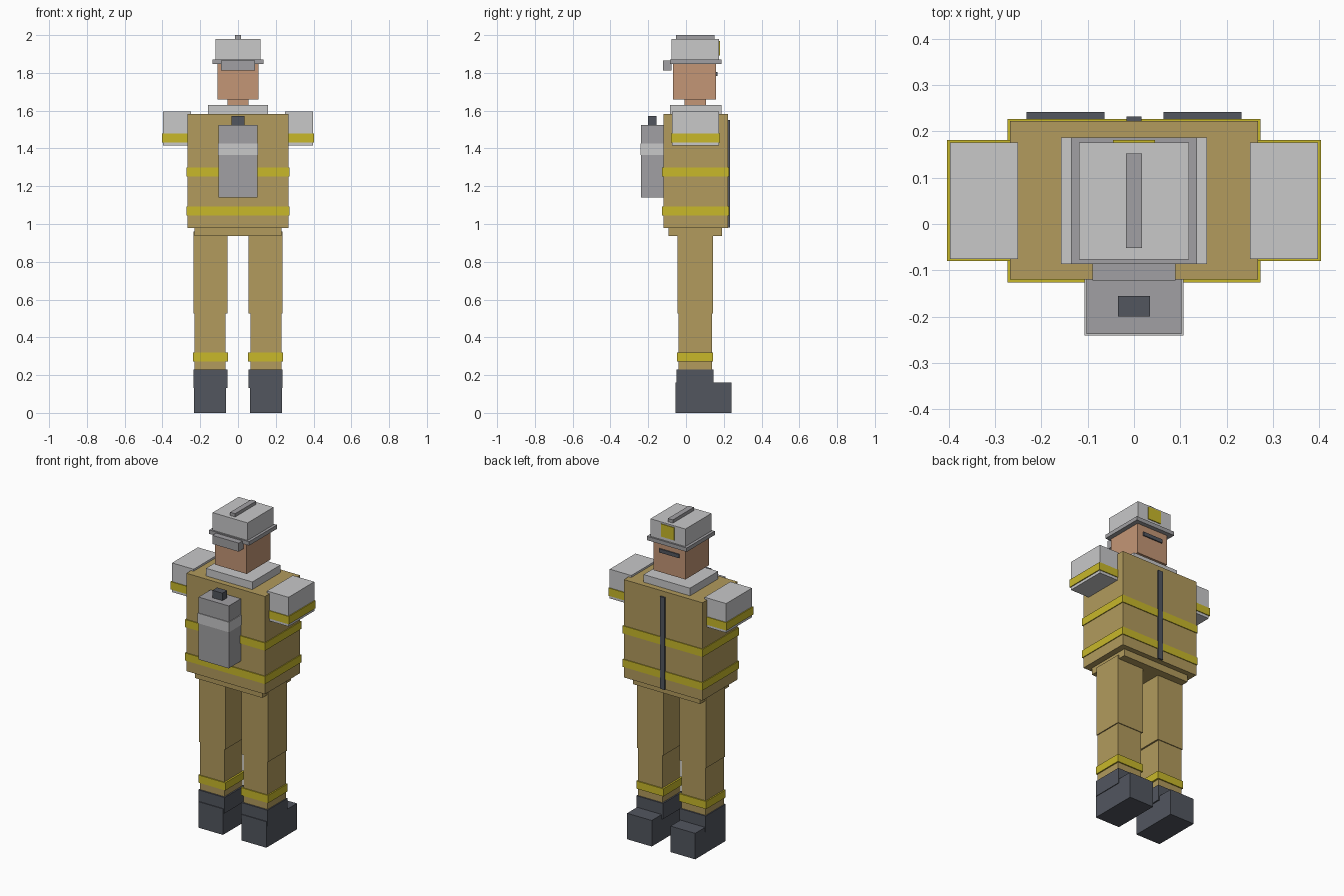
import bpy

if "Cube" in bpy.data.objects:
    bpy.data.objects.remove(bpy.data.objects["Cube"])


def lin(c):
    c /= 255
    return c / 12.92 if c <= 0.04045 else ((c + 0.055) / 1.055) ** 2.4


def material(name, r, g, b):
    m = bpy.data.materials.new(name)
    m.diffuse_color = (lin(r), lin(g), lin(b), 1)
    m.use_nodes = True
    m.node_tree.nodes["Principled BSDF"].inputs["Base Color"].default_value = m.diffuse_color
    return m


TAN = material("tan_cloth", 178, 155, 93)
YELLOW = material("yellow_stripe", 200, 184, 42)
LIGHT = material("light_grey", 200, 200, 201)
GREY = material("mid_grey", 161, 160, 163)
DARK = material("dark_grey", 82, 86, 95)
SKIN = material("skin", 196, 150, 118)


def box(name, mat, x, y, z):
    """Box spanning the (min, max) ranges x, y and z."""
    verts = [(a, b, c) for a in x for b in y for c in z]
    faces = [(0, 1, 3, 2), (4, 6, 7, 5), (0, 4, 5, 1),
             (2, 3, 7, 6), (0, 2, 6, 4), (1, 5, 7, 3)]
    me = bpy.data.meshes.new(name)
    me.from_pydata(verts, [], faces)
    me.materials.append(mat)
    ob = bpy.data.objects.new(name, me)
    bpy.context.collection.objects.link(ob)
    return ob


def mid(name, mat, half, y, z):
    """Box centred on x = 0."""
    return box(name, mat, (-half, half), y, z)


def pair(name, mat, x, y, z):
    """The same box on both sides of the body."""
    box(name + "_right", mat, x, y, z)
    box(name + "_left", mat, (-x[1], -x[0]), y, z)


# Boots and legs
pair("boot_foot", DARK, (0.064, 0.232), (-0.055, 0.242), (0, 0.16))
pair("boot_shaft", DARK, (0.056, 0.236), (-0.05, 0.145), (0.133, 0.23))
pair("lower_leg", TAN, (0.065, 0.23), (-0.041, 0.137), (0.2, 0.53))
pair("leg_stripe", YELLOW, (0.054, 0.238), (-0.047, 0.144), (0.273, 0.32))
pair("thigh", TAN, (0.055, 0.236), (-0.045, 0.142), (0.525, 0.96))

# Jacket
mid("hips", TAN, 0.23, (-0.092, 0.19), (0.937, 1.0))
mid("jacket", TAN, 0.268, (-0.12, 0.222), (0.98, 1.583))
for i, z in enumerate((1.046, 1.252)):
    mid(f"jacket_stripe_{i}", YELLOW, 0.273, (-0.126, 0.227), (z, z + 0.047))
mid("zipper", DARK, 0.016, (0.215, 0.232), (0.982, 1.55))
mid("collar", LIGHT, 0.158, (-0.086, 0.187), (1.57, 1.63))

# Short sleeves
pair("sleeve", LIGHT, (0.25, 0.397), (-0.075, 0.176), (1.415, 1.595))
pair("sleeve_stripe", YELLOW, (0.248, 0.403), (-0.08, 0.181), (1.432, 1.48))

# Air tank
mid("tank", GREY, 0.103, (-0.237, -0.115), (1.14, 1.525))
mid("tank_band", LIGHT, 0.107, (-0.241, -0.115), (1.365, 1.427))
mid("tank_valve", DARK, 0.034, (-0.2, -0.155), (1.52, 1.571))

# Head
mid("neck", SKIN, 0.056, (-0.008, 0.105), (1.6, 1.68))
mid("head", SKIN, 0.108, (-0.07, 0.16), (1.66, 1.86))
mid("face_bar", DARK, 0.068, (0.155, 0.167), (1.783, 1.806))

# Helmet
mid("helmet_brim", GREY, 0.136, (-0.086, 0.187), (1.848, 1.872))
mid("helmet_shell", LIGHT, 0.119, (-0.077, 0.176), (1.865, 1.98))
mid("helmet_ridge", GREY, 0.017, (-0.052, 0.152), (1.97, 2.0))
mid("helmet_badge", YELLOW, 0.045, (0.173, 0.181), (1.892, 1.97))
mid("visor", GREY, 0.09, (-0.122, -0.077), (1.812, 1.865))
